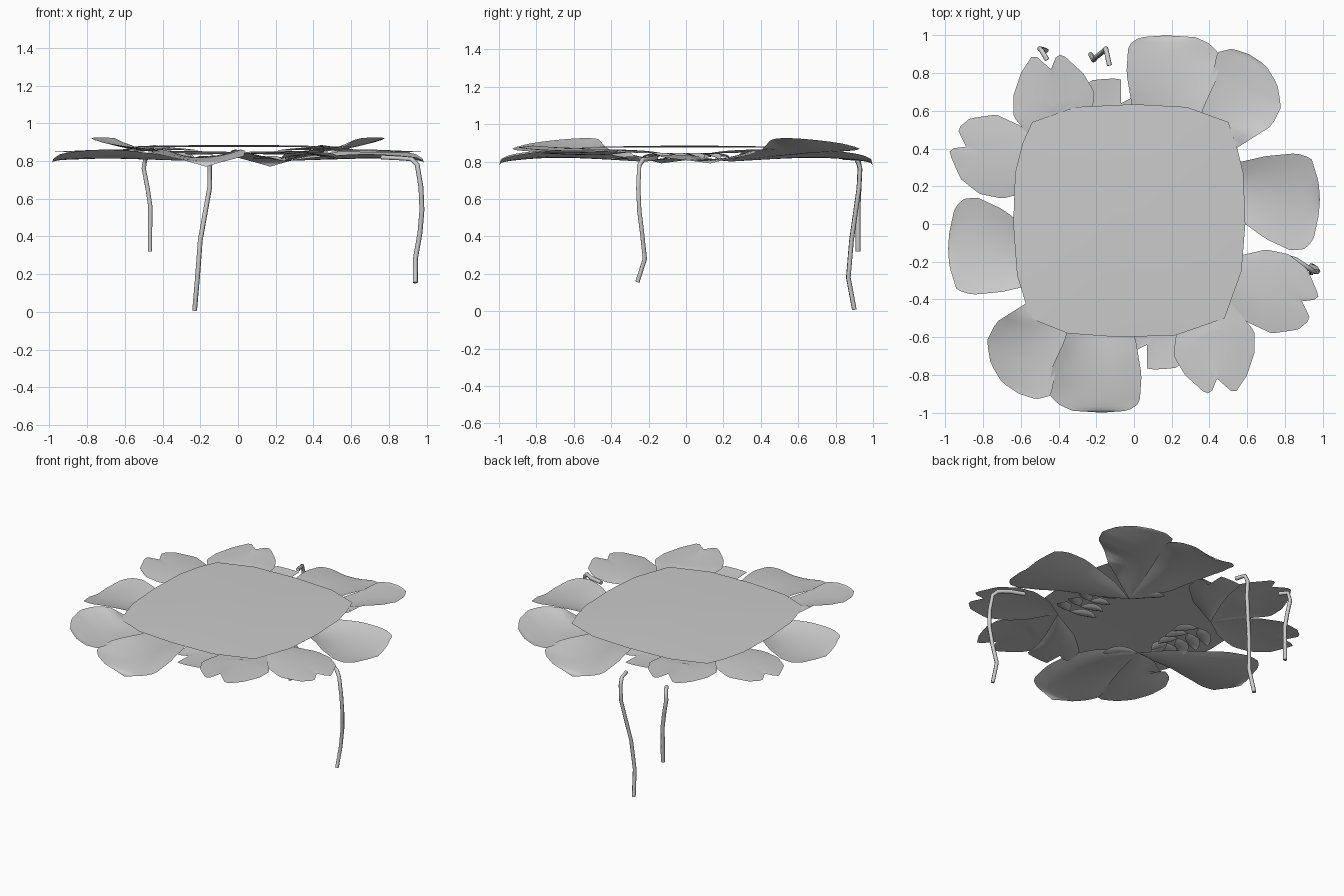
import bpy, bmesh, math
from mathutils import Vector

if "Cube" in bpy.data.objects:
    bpy.data.objects.remove(bpy.data.objects["Cube"])


def resample(pts, n):
    # evenly spaced points along a polyline
    pts = [Vector(p) for p in pts]
    seg = [(b - a).length for a, b in zip(pts, pts[1:])]
    total, out = sum(seg), []
    for k in range(n + 1):
        d, i = total * k / n, 0
        while i < len(seg) - 1 and d > seg[i]:
            d -= seg[i]
            i += 1
        out.append(pts[i].lerp(pts[i + 1], min(1, d / seg[i])))
    return out


def finish(name, bm):
    bmesh.ops.remove_doubles(bm, verts=bm.verts, dist=0.0005)
    bm.normal_update()
    if sum(f.normal.z * f.calc_area() for f in bm.faces) < 0:
        bmesh.ops.reverse_faces(bm, faces=bm.faces)
    for f in bm.faces:
        f.smooth = True
    me = bpy.data.meshes.new(name)
    bm.to_mesh(me)
    bm.free()
    ob = bpy.data.objects.new(name, me)
    bpy.context.collection.objects.link(ob)
    return ob


def petal(name, base, left, right, tip, z, cup=0.02, tilt=0.0, notch=False, n=26, m=8, sign=1):
    # z = heights at base, middle and tip; left/right are the two outer edges;
    # a notched petal also has a straight midrib that stops short of the lobes
    L = resample([base] + left + [tip], n)
    R = resample([base] + right + [tip], n)
    M = resample([base, tip], n)
    bm = bmesh.new()
    rows = []
    for i in range(n + 1):
        row = []
        for j in range(m + 1):
            u = 2 * j / m - 1
            mid = M[i] if notch else (L[i] + R[i]) / 2
            p = mid.lerp(L[i] if u < 0 else R[i], abs(u))
            t = i / n
            h = z[0] + (z[1] - z[0]) * math.sin(min(1, t * 1.6) * math.pi / 2)
            h += (z[2] - z[1]) * max(0, (t - 0.4) / 0.6) ** 2
            h += math.sin(t * math.pi) * (cup * (u * u - 0.4) + tilt * u)
            # stay tucked under the canopy sheet
            x, y = sign * p.x + .02, sign * p.y - .02
            reach = (abs(x) ** 3.6 + abs(y) ** 3.6) ** (1 / 3.6)
            h = min(h, 0.865 + 0.7 * max(0, reach - 0.61))
            row.append(bm.verts.new((sign * p.x, sign * p.y, h)))
        rows.append(row)
    for a, b in zip(rows, rows[1:]):
        for j in range(m):
            bm.faces.new((a[j], a[j + 1], b[j + 1], b[j]))
    return finish(name, bm)


def leaflet(name, base, tip, width, z, sign):
    a, b = Vector(base), Vector(tip)
    d = b - a
    s = Vector((-d.y, d.x)).normalized() * width
    left = [a + d * k + s * w for k, w in ((.25, .7), (.55, 1), (.85, .7))]
    right = [a + d * k - s * w for k, w in ((.25, .7), (.55, 1), (.85, .7))]
    petal(name, base, left, right, tip, z, 0.015, 0, False, 8, 4, sign)


# central canopy sheet: rounded square, gently domed
rim = [(-.31, .62), (0, .635), (.28, .62), (.5, .54), (.545, .41), (.58, .27), (.59, 0),
       (.57, -.25), (.48, -.5), (.22, -.59), (-.08, -.6), (-.35, -.58), (-.55, -.5),
       (-.62, -.27), (-.64, 0), (-.63, .27), (-.59, .43), (-.54, .54)]
bm = bmesh.new()
c = Vector((-.02, .02))
rings = []
for k in range(1, 9):
    s = k / 8
    rings.append([bm.verts.new((*(c + (Vector(p) - c) * s), 0.885 - 0.01 * s ** 2)) for p in rim])
top = bm.verts.new((c.x, c.y, 0.885))
N = len(rim)
for i in range(N):
    bm.faces.new((top, rings[0][i], rings[0][(i + 1) % N]))
    for a, b in zip(rings, rings[1:]):
        bm.faces.new((a[i], b[i], b[(i + 1) % N], a[(i + 1) % N]))
finish("canopy_sheet", bm)

# petals and leaves come in two half-turn copies
A, B = (.24, .24), (.4, -.27)
for sign, tag in ((1, "a"), (-1, "b")):
    petal("back_petal_" + tag, A,
          [(.06, .42), (-.01, .62), (-.04, .8), (-.03, .95), (.03, .99)],
          [(.32, .45), (.37, .62), (.43, .75), (.46, .89), (.41, .95), (.33, .99)],
          (.17, 1.0), (.8, .84, .77), .04, sign=sign)
    petal("corner_petal_" + tag, A,
          [(.3, .45), (.36, .62), (.41, .75), (.44, .91), (.52, .93)],
          [(.4, .31), (.54, .4), (.73, .52), (.78, .62), (.76, .74), (.70, .84)],
          (.61, .90), (.8, .875, .88), .02, .04, sign=sign)
    petal("side_petal_" + tag, A,
          [(.4, .3), (.59, .335), (.7, .36), (.86, .375), (.94, .35), (.98, .22)],
          [(.38, .12), (.59, .0), (.7, -.08), (.83, -.14), (.90, -.135), (.95, -.09), (.98, .05)],
          (.985, .13), (.8, .83, .79), .035, -.012, sign=sign)
    petal("notched_side_leaf_" + tag, B,
          [(.55, -.17), (.7, -.135), (.82, -.16), (.92, -.24), (.98, -.38), (.97, -.40)],
          [(.51, -.44), (.6, -.52), (.73, -.58), (.87, -.56), (.93, -.51), (.93, -.49)],
          (.89, -.41), (.86, .855, .85), -.015, notch=True, sign=sign)
    petal("notched_front_leaf_" + tag, B,
          [(.5, -.4), (.64, -.57), (.64, -.68), (.6, -.8), (.54, -.89), (.52, -.89)],
          [(.28, -.42), (.22, -.6), (.21, -.7), (.27, -.8), (.38, -.9), (.41, -.895)],
          (.44, -.82), (.86, .865, .885), -.015, notch=True, sign=sign)
    petal("small_notched_leaf_" + tag, B,
          [(.3, -.5), (.26, -.62), (.24, -.76), (.15, -.77), (.07, -.77)],
          [(.15, -.4), (.0, -.53), (-.02, -.6), (-.02, -.66), (.02, -.665)],
          (.07, -.64), (.855, .84, .84), .015, notch=True, sign=sign)

    # frond of small leaves under the sheet
    for k in range(4):
        y = -.18 + k * .09
        for side in (-1, 1):
            leaflet("frond_leaflet_" + tag, (.38 - k * .01, y),
                    (.38 + side * (.15 - k * .02), y + .09), .045, (.845, .835, .81), sign)
    leaflet("frond_tip_" + tag, (.36, .1), (.34, .24), .04, (.845, .835, .82), sign)
    leaflet("inner_leaflet_" + tag, A, (.08, .4), .05, (.8, .82, .81), sign)


# three hanging stems
def stem(name, pts, r=0.013):
    cu = bpy.data.curves.new(name, 'CURVE')
    cu.dimensions = '3D'
    cu.bevel_depth = r
    cu.bevel_resolution = 1
    cu.use_fill_caps = True
    sp = cu.splines.new('POLY')
    sp.points.add(len(pts) - 1)
    for p, q in zip(sp.points, pts):
        p.co = (*q, 1)
    ob = bpy.data.objects.new(name, cu)
    bpy.context.collection.objects.link(ob)


stem("right_stem", [(.76, -.16, .82), (.86, -.19, .815), (.92, -.23, .81), (.95, -.25, .78),
                    (.97, -.255, .66), (.975, -.25, .54), (.965, -.235, .42), (.94, -.22, .28), (.94, -.26, .155)])
stem("back_stem", [(-.13, .84, .82), (-.145, .91, .815), (-.15, .93, .77), (-.15, .925, .66), (-.175, .905, .52),
                   (-.2, .885, .38), (-.215, .868, .18), (-.23, .9, .008)])
stem("back_left_stem", [(-.46, .87, .82), (-.49, .92, .815), (-.50, .93, .76), (-.48, .925, .66),
                        (-.465, .92, .56), (-.467, .92, .32)])
